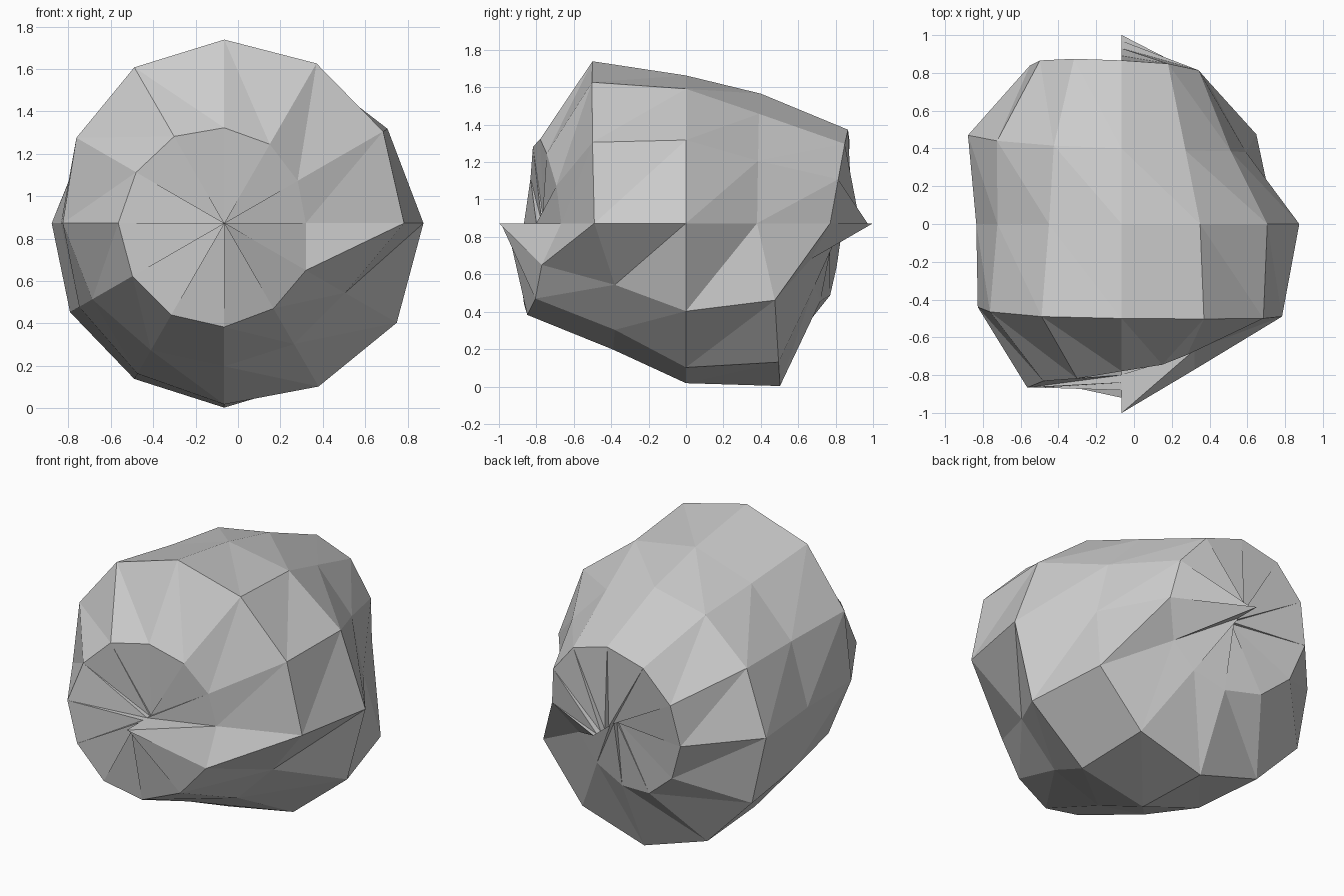
import bpy, bmesh
from math import sin, cos, pi

if "Cube" in bpy.data.objects:
    bpy.data.objects.remove(bpy.data.objects["Cube"])

SEG = 12
CX, CZ = -0.065, 0.873

# Radial scale (percent) of each vertex of a 12-sided sphere whose poles lie on y;
# rows run from the back pole to the front pole, columns around from +x towards +z.
# Pole vertices are separate, which makes the small folded spikes at each end.
RINGS = [
    (100, 97, 93, 89, 85, 81, 78, 76, 76, 77, 80, 84),
    (89, 94, 98, 100, 101, 100, 97, 93, 89, 83, 79, 77),
    (76, 77, 78, 80, 83, 88, 94, 97, 98, 100.5, 99, 95),
    (94, 89, 83, 79, 77, 76, 77, 79, 82, 85.5, 89, 94),
    (98, 100, 100.5, 100, 98, 93, 88, 83, 80, 78, 76, 76),
    (77, 80, 86, 90, 94.5, 96, 100, 100, 100, 98, 93, 89),
    (80, 77, 76, 76, 77, 80, 84, 88, 92, 96, 99, 100),
]

# Boulder: lumpy low-poly sphere
bm = bmesh.new()
grid = []
for i, row in enumerate(RINGS):
    lat = pi * i / (len(RINGS) - 1)
    ring = []
    for j, pct in enumerate(row):
        a, s = 2 * pi * j / SEG, pct / 100
        ring.append(bm.verts.new((CX + s * sin(lat) * cos(a), s * cos(lat),
                                  CZ + s * sin(lat) * sin(a))))
    grid.append(ring)

# Two triangles per cell, all with the same diagonal
for back, front in zip(grid, grid[1:]):
    for j in range(SEG):
        k = (j + 1) % SEG
        bm.faces.new((back[j], back[k], front[j]))
        bm.faces.new((front[j], back[k], front[k]))

mesh = bpy.data.meshes.new("boulder")
bm.to_mesh(mesh)
bm.free()
boulder = bpy.data.objects.new("boulder", mesh)
bpy.context.collection.objects.link(boulder)
